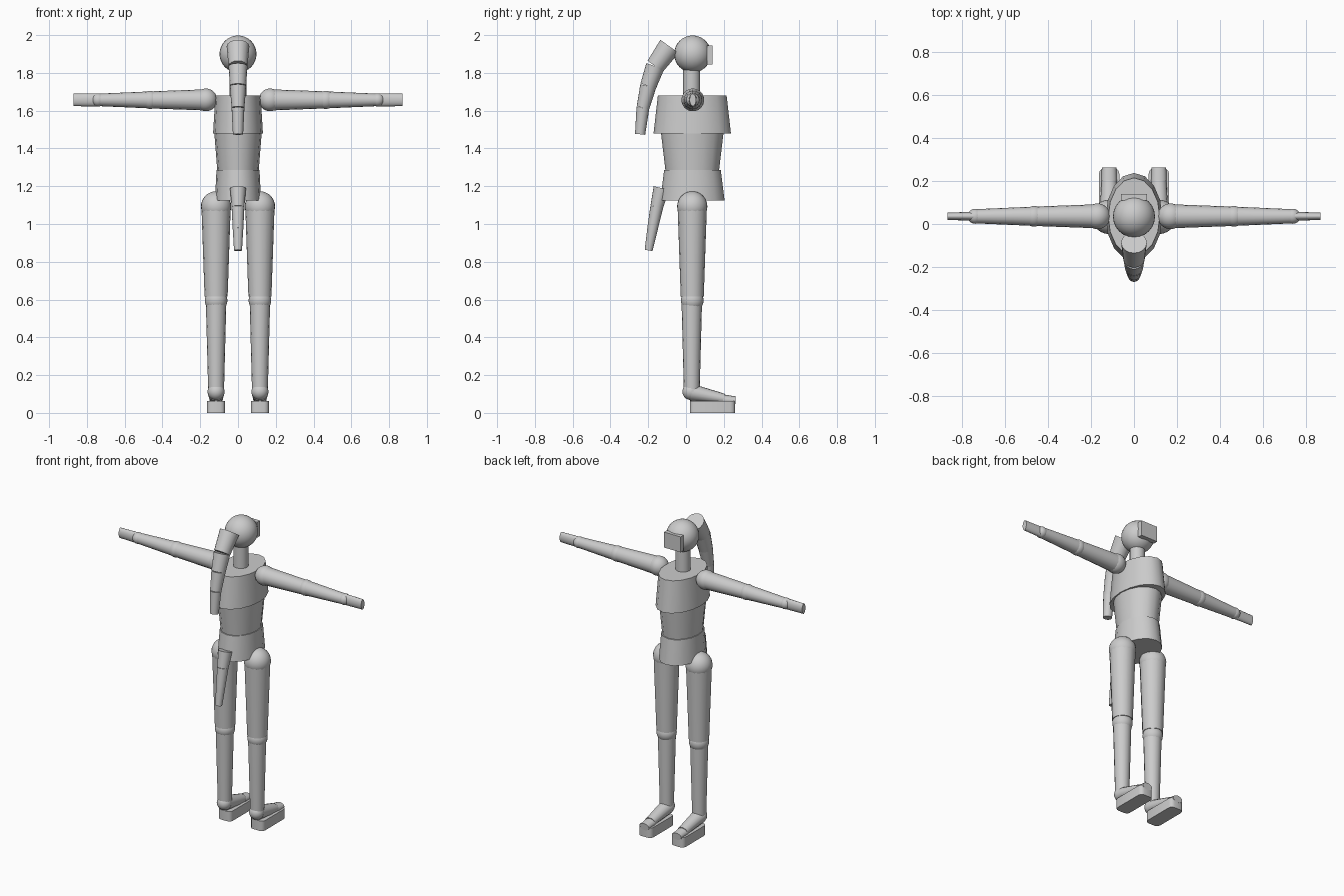
import bpy
import bmesh
from math import radians
from mathutils import Matrix, Vector

cube = bpy.data.objects.get("Cube")
if cube:
    bpy.data.objects.remove(cube, do_unlink=True)

grey = bpy.data.materials.new("plain_grey")
grey.use_nodes = True
grey.diffuse_color = (0.6, 0.6, 0.6, 1)
grey.node_tree.nodes["Principled BSDF"].inputs["Base Color"].default_value = (0.6, 0.6, 0.6, 1)

MID = 0.033  # depth of the body axis


def finish(name, bm):
    mesh = bpy.data.meshes.new(name)
    bm.to_mesh(mesh)
    bm.free()
    mesh.materials.append(grey)
    obj = bpy.data.objects.new(name, mesh)
    bpy.context.collection.objects.link(obj)
    bpy.ops.object.select_all(action="DESELECT")
    obj.select_set(True)
    bpy.context.view_layer.objects.active = obj
    bpy.ops.object.shade_smooth_by_angle(angle=radians(40))
    return obj


def limb(name, a, b, ra, rb, sides=16):
    """Tapered elliptical segment from a to b; radii are (across, other)."""
    a, b = Vector(a), Vector(b)
    axis = b - a
    bm = bmesh.new()
    bmesh.ops.create_cone(bm, cap_ends=True, segments=sides,
                          radius1=1, radius2=1, depth=axis.length)
    for v in bm.verts:
        r = ra if v.co.z < 0 else rb
        v.co.x *= r[0]
        v.co.y *= r[1]
    upright = abs(axis.normalized().z) > 0.999
    if upright:
        turn = Matrix.Identity(4) if axis.z > 0 else Matrix.Rotation(radians(180), 4, "X")
    else:
        turn = axis.to_track_quat("Z", "Y").to_matrix().to_4x4()
    bm.transform(Matrix.Translation((a + b) / 2) @ turn)
    return finish(name, bm)


def ball(name, centre, radius):
    bm = bmesh.new()
    bmesh.ops.create_uvsphere(bm, u_segments=24, v_segments=16, radius=radius)
    bm.transform(Matrix.Translation(centre))
    return finish(name, bm)


def box(name, centre, size, corner=0):
    bm = bmesh.new()
    bmesh.ops.create_cube(bm, size=1)
    bm.transform(Matrix.Translation(centre) @ Matrix.Diagonal((*size, 1)))
    if corner:  # round the upright corners
        edges = [e for e in bm.edges
                 if abs(e.verts[0].co.z - e.verts[1].co.z) > size[2] / 2]
        bmesh.ops.bevel(bm, geom=edges, offset=corner, segments=3,
                        profile=0.5, affect="EDGES")
    return finish(name, bm)


def chain(name, points):
    """Hanging row of tapered segments; points are (y, z, radius)."""
    for i, (p, q) in enumerate(zip(points, points[1:]), 1):
        limb(f"{name}_{i}", (0, p[0], p[1]), (0, q[0], q[1]), (p[2], p[2]), (q[2], q[2]))


# Head, visor and neck
ball("head", (0, 0.035, 1.9), 0.098)
box("visor", (0, 0.125, 1.895), (0.12, 0.03, 0.1))
limb("neck", (0, 0.03, 1.66), (0, 0.03, 1.84), (0.045, 0.045), (0.045, 0.045))

# Torso
limb("chest", (0, 0.032, 1.478), (0, 0.034, 1.68), (0.132, 0.205), (0.12, 0.182))
limb("abdomen", (0, 0.034, 1.285), (0, 0.032, 1.478), (0.11, 0.142), (0.125, 0.165))
limb("pelvis", (0, 0.035, 1.125), (0, 0.033, 1.285), (0.122, 0.17), (0.114, 0.15))

# Ponytail and tail
chain("ponytail", [(-0.087, 1.94, 0.06), (-0.163, 1.835, 0.05), (-0.2, 1.73, 0.043),
                   (-0.228, 1.615, 0.034), (-0.243, 1.475, 0.027)])
chain("tail", [(-0.13, 1.19, 0.042), (-0.155, 1.09, 0.034),
               (-0.177, 0.975, 0.028), (-0.198, 0.86, 0.021)])

for side, s in (("left", 1), ("right", -1)):
    # Arm, joints and hand
    def arm(x, z=1.657):
        return (s * x, 0.036, z)
    ball(side + "_shoulder", arm(0.17), 0.06)
    limb(side + "_upper_arm", arm(0.17), arm(0.465), (0.056, 0.056), (0.045, 0.045))
    ball(side + "_elbow", arm(0.465), 0.048)
    limb(side + "_forearm", arm(0.465), arm(0.735), (0.045, 0.045), (0.033, 0.033))
    ball(side + "_wrist", arm(0.74), 0.035)
    limb(side + "_hand", arm(0.74), arm(0.87), (0.021, 0.035), (0.017, 0.033))

    # Leg and joints
    x = s * 0.116
    ball(side + "_hip", (x, MID, 1.093), 0.08)
    limb(side + "_thigh", (x, MID, 0.615), (x, MID, 1.105), (0.061, 0.061), (0.078, 0.078))
    ball(side + "_knee", (x, MID, 0.595), 0.06)
    limb(side + "_shin", (x, 0.028, 0.12), (x, MID, 0.578), (0.042, 0.042), (0.054, 0.054))
    ball(side + "_ankle", (x, 0.026, 0.113), 0.045)

    # Foot, toes and sole
    limb(side + "_foot", (x, 0.03, 0.108), (x, 0.2, 0.075), (0.045, 0.045), (0.035, 0.027))
    limb(side + "_toes", (x, 0.195, 0.07), (x, 0.262, 0.065), (0.036, 0.028), (0.034, 0.022))
    box(side + "_sole", (x, 0.14, 0.032), (0.095, 0.24, 0.064), 0.025)
